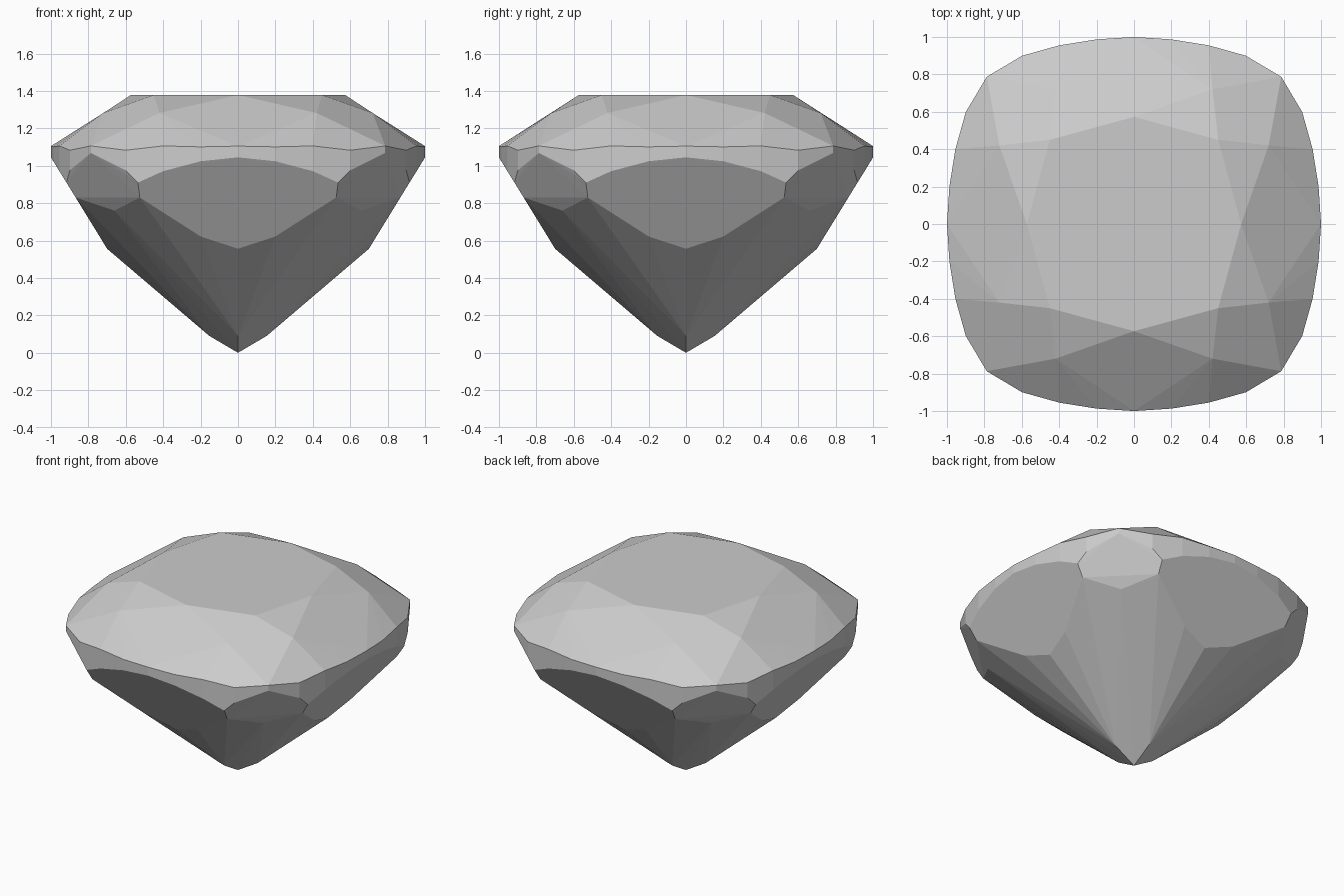
import bpy, bmesh, math

if "Cube" in bpy.data.objects:
    bpy.data.objects.remove(bpy.data.objects["Cube"])

# One eighth of the cushion-cut stone, as facet corners (x, y, z)
crown = [(0, 0.573, 1.378), (0.45, 0.45, 1.378), (0.42, 0.72, 1.282)]
girdle_top = [(0, 1, 1.105), (0.2, 0.987, 1.101), (0.4, 0.955, 1.106),
              (0.6, 0.899, 1.083), (0.787, 0.787, 1.106)]
girdle_bottom = [(0, 1, 1.045), (0.2, 0.987, 1.024), (0.4, 0.955, 0.971),
                 (0.535, 0.917, 0.91), (0.6, 0.899, 0.975), (0.787, 0.787, 1.068)]
pavilion = [(0.525, 0.868, 0.83), (0.66, 0.66, 0.76), (0.2, 0.74, 0.622),
            (0, 0.7, 0.556), (0, 0.153, 0.09), (0, 0, 0)]

# Mirror across x, y and the diagonal to get every facet corner
corners = set()
for x, y, z in crown + girdle_top + girdle_bottom + pavilion:
    for a, b in ((x, y), (y, x)):
        for sx in (1, -1):
            for sy in (1, -1):
                corners.add((a * sx + 0.0, b * sy + 0.0, z))

# Wrap the corners in flat facets
bm = bmesh.new()
for co in sorted(corners):
    bm.verts.new(co)
bmesh.ops.convex_hull(bm, input=bm.verts[:])
bmesh.ops.delete(bm, geom=[v for v in bm.verts if not v.link_faces], context='VERTS')
bmesh.ops.dissolve_limit(bm, angle_limit=math.radians(0.8),
                         verts=bm.verts[:], edges=bm.edges[:])
bmesh.ops.recalc_face_normals(bm, faces=bm.faces[:])

mesh = bpy.data.meshes.new("gemstone")
bm.to_mesh(mesh)
bm.free()
gem = bpy.data.objects.new("gemstone", mesh)
bpy.context.collection.objects.link(gem)
